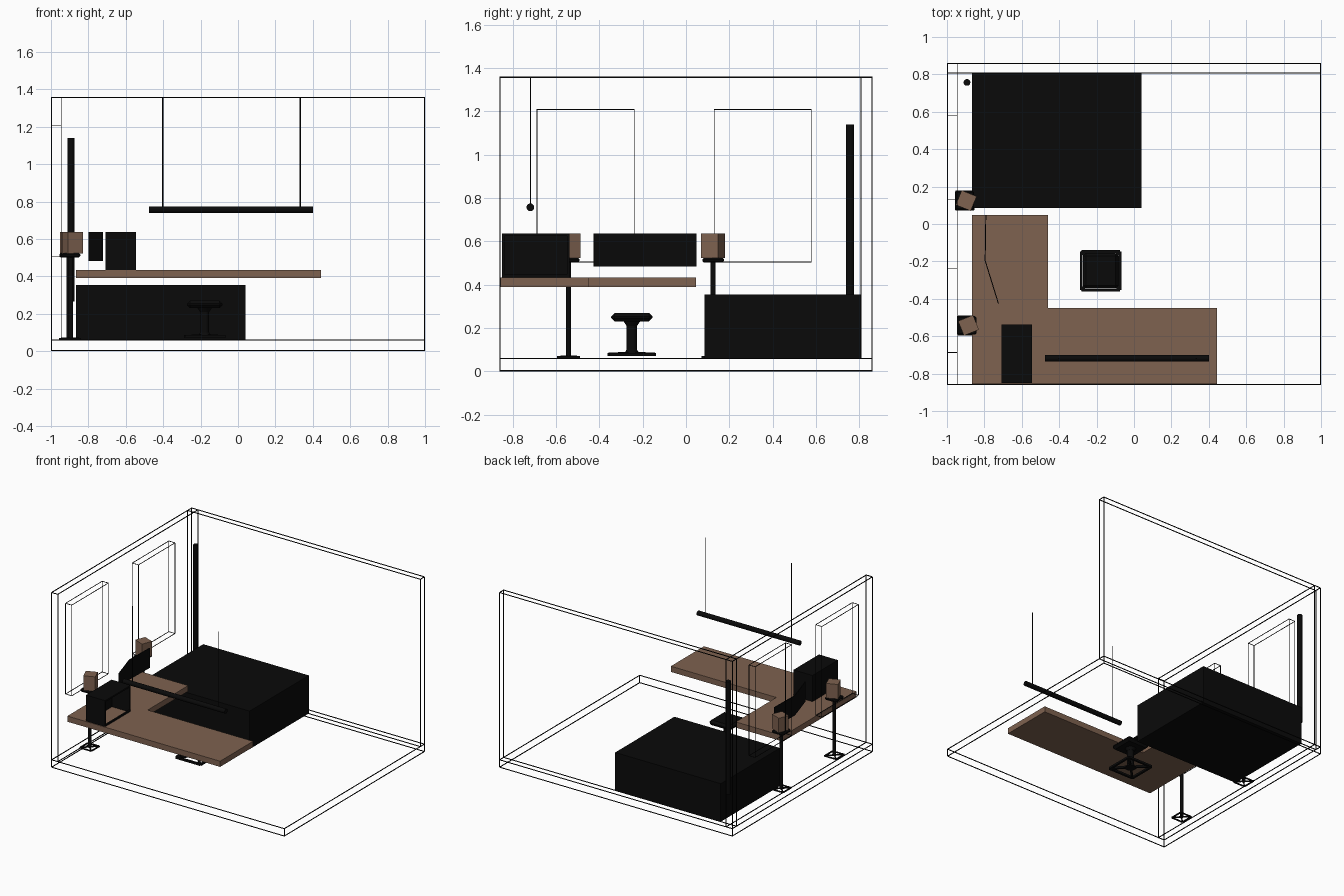
import bpy, bmesh, math
from itertools import product
from mathutils import Vector, Matrix

if "Cube" in bpy.data.objects:
    bpy.data.objects.remove(bpy.data.objects["Cube"])


def material(name, rgb):
    m = bpy.data.materials.new(name)
    m.diffuse_color = (*rgb, 1)
    m.use_nodes = True
    m.node_tree.nodes["Principled BSDF"].inputs["Base Color"].default_value = m.diffuse_color
    return m


BLACK = material("black", (0.003, 0.003, 0.003))
WOOD = material("brown", (0.21, 0.122, 0.08))


def finish(name, bm, mat):
    bmesh.ops.recalc_face_normals(bm, faces=bm.faces[:])
    me = bpy.data.meshes.new(name)
    bm.to_mesh(me)
    bm.free()
    me.materials.append(mat)
    ob = bpy.data.objects.new(name, me)
    bpy.context.collection.objects.link(ob)
    return ob


def add_box(bm, lo, hi, matrix=None):
    lo, hi = Vector(lo), Vector(hi)
    m = Matrix.Translation((lo + hi) / 2) @ Matrix.Diagonal((*(hi - lo), 1))
    bmesh.ops.create_cube(bm, size=1, matrix=(matrix or Matrix()) @ m)


def add_rod(bm, a, b, r, sides=4, r2=None):
    a, b = Vector(a), Vector(b)
    d = b - a
    rot = d.to_track_quat('Z', 'Y').to_matrix().to_4x4()
    turn = Matrix.Rotation(math.pi / sides, 4, 'Z')
    bmesh.ops.create_cone(bm, cap_ends=True, segments=sides, radius1=r,
                          radius2=r if r2 is None else r2, depth=d.length,
                          matrix=Matrix.Translation((a + b) / 2) @ rot @ turn)


def box(name, lo, hi, mat=BLACK, bevel=0):
    bm = bmesh.new()
    add_box(bm, lo, hi)
    if bevel:
        bmesh.ops.bevel(bm, geom=bm.edges[:], offset=bevel, segments=1, affect='EDGES')
    return finish(name, bm, mat)


def rod(name, a, b, r, sides=16, r2=None):
    bm = bmesh.new()
    add_rod(bm, a, b, r, sides, r2)
    ob = finish(name, bm, BLACK)
    for p in ob.data.polygons:
        p.use_smooth = len(p.vertices) == 4 and sides > 4
    return ob


def wire_box(name, lo, hi, r=0.0035):
    # twelve thin bars along the edges of a box
    bm = bmesh.new()
    for axis in range(3):
        o = [i for i in range(3) if i != axis]
        for u, v in product((lo, hi), repeat=2):
            a, b = list(lo), list(hi)
            a[o[0]] = b[o[0]] = u[o[0]]
            a[o[1]] = b[o[1]] = v[o[1]]
            add_rod(bm, a, b, r)
    return finish(name, bm, BLACK)


def cross_base(name, x, y, z, half, r):
    # square frame with diagonal struts
    bm = bmesh.new()
    h = half - r
    c = [(x + sx * h, y + sy * h, z) for sx, sy in ((-1, -1), (1, -1), (1, 1), (-1, 1))]
    for i in range(4):
        add_rod(bm, c[i], c[(i + 1) % 4], r)
        add_rod(bm, c[i], (x, y, z + r * 0.5), r)
    return finish(name, bm, BLACK)


# Outline room
wire_box("floor_outline", (-0.998, -0.858, 0.003), (0.998, 0.858, 0.06))
wire_box("left_wall_outline", (-0.998, -0.858, 0.06), (-0.945, 0.858, 1.357))
wire_box("back_wall_outline", (-0.998, 0.808, 0.06), (0.998, 0.858, 1.357))
for i, y in enumerate((-0.687, 0.13)):
    wire_box(f"window_outline_{i + 1}", (-0.998, y, 0.505), (-0.945, y + 0.448, 1.208), 0.0025)

# L-shaped desk
bm = bmesh.new()
pts = [(-0.865, -0.855), (0.445, -0.855), (0.445, -0.45), (-0.46, -0.45), (-0.46, 0.047), (-0.865, 0.047)]
face = bm.faces.new([bm.verts.new((x, y, 0.39)) for x, y in pts])
ext = bmesh.ops.extrude_face_region(bm, geom=[face])
bmesh.ops.translate(bm, verts=[v for v in ext["geom"] if isinstance(v, bmesh.types.BMVert)], vec=(0, 0, 0.044))
finish("desk_top", bm, WOOD)

# Bed
box("bed", (-0.865, 0.085, 0.06), (0.04, 0.81, 0.355))

# Two thin screens
path = [(-0.792, 0.048), (-0.796, -0.195), (-0.725, -0.425)]
for i in range(2):
    a, b = Vector((*path[i], 0.56)), Vector((*path[i + 1], 0.56))
    d = b - a
    m = Matrix.Translation((a + b) / 2) @ Matrix.Rotation(math.atan2(d.y, d.x), 4, 'Z')
    bm = bmesh.new()
    add_box(bm, (-d.length / 2, -0.0025, -0.077), (d.length / 2, 0.0025, 0.077), m)
    finish(f"screen_{i + 1}", bm, BLACK)

# Computer case with an open right side
x0, x1, y0, y1, z0, z1 = -0.708, -0.545, -0.85, -0.538, 0.434, 0.637
t = 0.012
bm = bmesh.new()
add_box(bm, (x0, y0, z0), (x0 + t, y1, z1))
add_box(bm, (x0, y0, z0), (x1, y0 + t, z1))
add_box(bm, (x0, y1 - t, z0), (x1, y1, z1))
add_box(bm, (x0, y0, z1 - t), (x1, y1, z1))
add_box(bm, (x1 - t, y0, z0), (x1, y1, z0 + t))
finish("computer_case", bm, BLACK)

# Stool
sx, sy = -0.178, -0.25
cross_base("stool_base", sx, sy, 0.078, 0.115, 0.011)
rod("stool_hub", (sx, sy, 0.075), (sx, sy, 0.10), 0.04, 16, 0.025)
rod("stool_stem", (sx, sy, 0.08), (sx, sy, 0.23), 0.024)
rod("stool_collar", (sx, sy, 0.21), (sx, sy, 0.232), 0.025, 16, 0.04)
box("stool_seat", (sx - 0.095, sy - 0.095, 0.23), (sx + 0.095, sy + 0.095, 0.27), BLACK, 0.016)

# Speakers on stands, turned towards the seat
for i, (x, y, turn) in enumerate(((-0.905, 0.125, -22), (-0.893, -0.542, 22))):
    n = f"speaker_{i + 1}"
    cross_base(n + "_base", x, y, 0.067, 0.055, 0.006)
    rod(n + "_stem", (x, y, 0.065), (x, y, 0.51), 0.0125, 12)
    box(n + "_plate", (x - 0.05, y - 0.05, 0.502), (x + 0.05, y + 0.05, 0.524), BLACK, 0.007)
    bm = bmesh.new()
    add_box(bm, (-0.043, -0.042, 0), (0.043, 0.042, 0.113),
            Matrix.Translation((x + 0.008, y, 0.523)) @ Matrix.Rotation(math.radians(turn), 4, 'Z'))
    finish(n + "_box", bm, WOOD)

# Corner light pole and hanging light bar
rod("corner_light", (-0.893, 0.757, 0.265), (-0.893, 0.757, 1.14), 0.018)
rod("hanging_light", (-0.477, -0.718, 0.757), (0.4, -0.718, 0.757), 0.018)
for i, x in enumerate((-0.402, 0.333)):
    rod(f"light_cord_{i + 1}", (x, -0.718, 0.757), (x, -0.718, 1.357), 0.003, 6)
